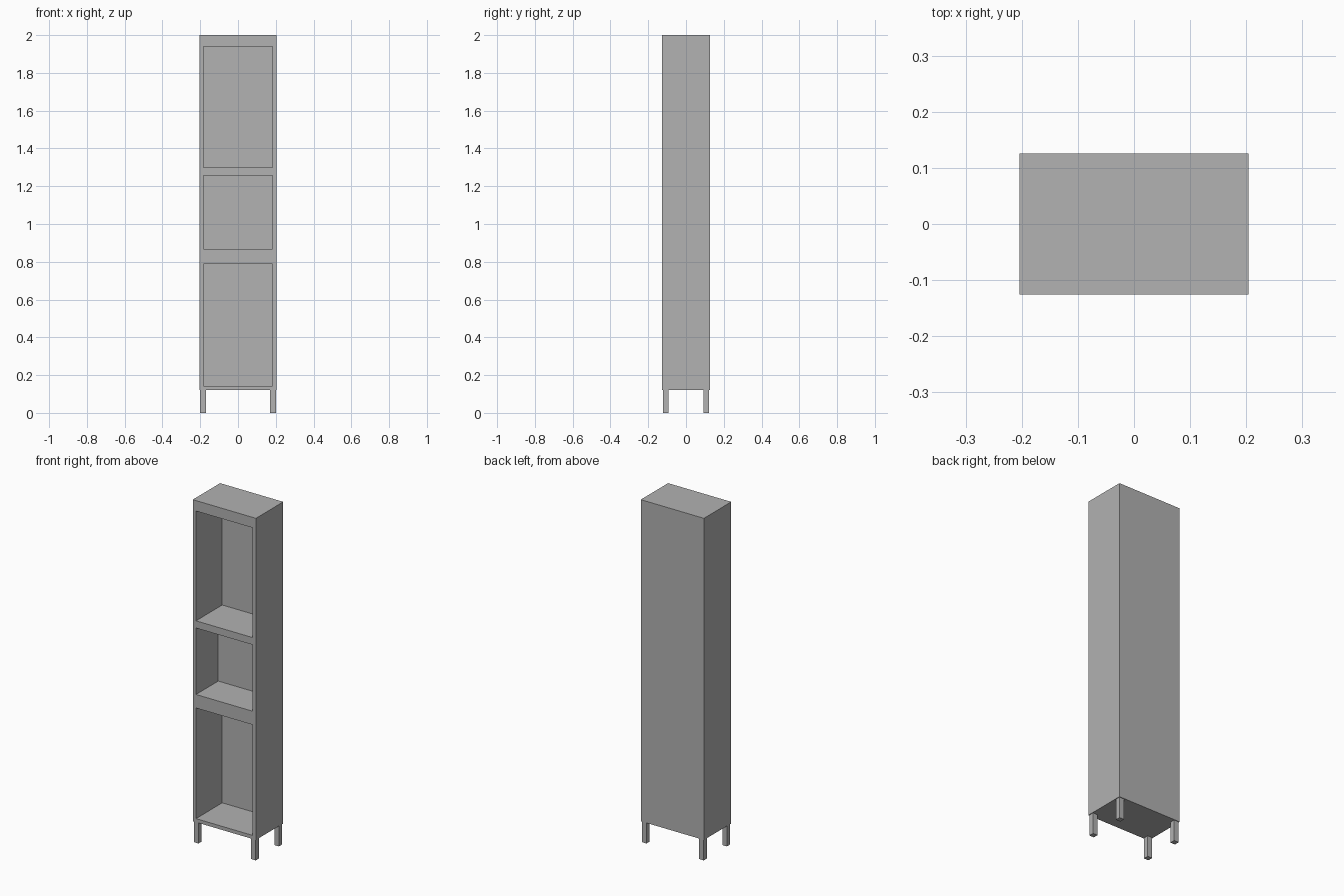
import bpy

if "Cube" in bpy.data.objects:
    bpy.data.objects.remove(bpy.data.objects["Cube"], do_unlink=True)

# Single flat grey finish
grey = bpy.data.materials.new("plain grey")
grey.use_nodes = True
color = (0.445, 0.445, 0.445, 1)
grey.diffuse_color = color
grey.node_tree.nodes["Principled BSDF"].inputs["Base Color"].default_value = color

HALF_W, HALF_D = 0.204, 0.126
BASE, TOP = 0.122, 2.0


def box(name, low, high):
    """Box spanning two opposite corners."""
    center = [(a + b) / 2 for a, b in zip(low, high)]
    bpy.ops.mesh.primitive_cube_add(size=1, location=center)
    obj = bpy.context.object
    obj.name = name
    obj.scale = [b - a for a, b in zip(low, high)]
    bpy.ops.object.transform_apply(location=False, rotation=False, scale=True)
    obj.data.materials.append(grey)
    return obj


# Cabinet body
cabinet = box("cabinet", (-HALF_W, -HALF_D, BASE), (HALF_W, HALF_D, TOP))

# Open compartments: bottom height, top height, depth
compartments = [
    (0.143, 0.789, 0.242),
    (0.868, 1.256, 0.205),
    (1.298, 1.939, 0.242),
]
OPENING = 0.183
for low, high, depth in compartments:
    cutter = box("compartment_cutter", (-OPENING, -HALF_D - 0.1, low),
                 (OPENING, -HALF_D + depth, high))
    cutter.hide_render = True
    cut = cabinet.modifiers.new("compartment", "BOOLEAN")
    cut.operation = "DIFFERENCE"
    cut.solver = "EXACT"
    cut.object = cutter
    bpy.context.view_layer.objects.active = cabinet
    bpy.ops.object.modifier_apply(modifier=cut.name)
    bpy.data.objects.remove(cutter, do_unlink=True)

# Four square legs, slightly inset from the corners
LEG, INSET = 0.03, 0.004
for side, sx in (("right", -1), ("left", 1)):
    for end, sy in (("front", -1), ("back", 1)):
        outer = (sx * (HALF_W - INSET), sy * (HALF_D - INSET))
        inner = (outer[0] - sx * LEG, outer[1] - sy * LEG)
        xs, ys = sorted((outer[0], inner[0])), sorted((outer[1], inner[1]))
        box(f"{end}_{side}_leg", (xs[0], ys[0], 0), (xs[1], ys[1], BASE))
